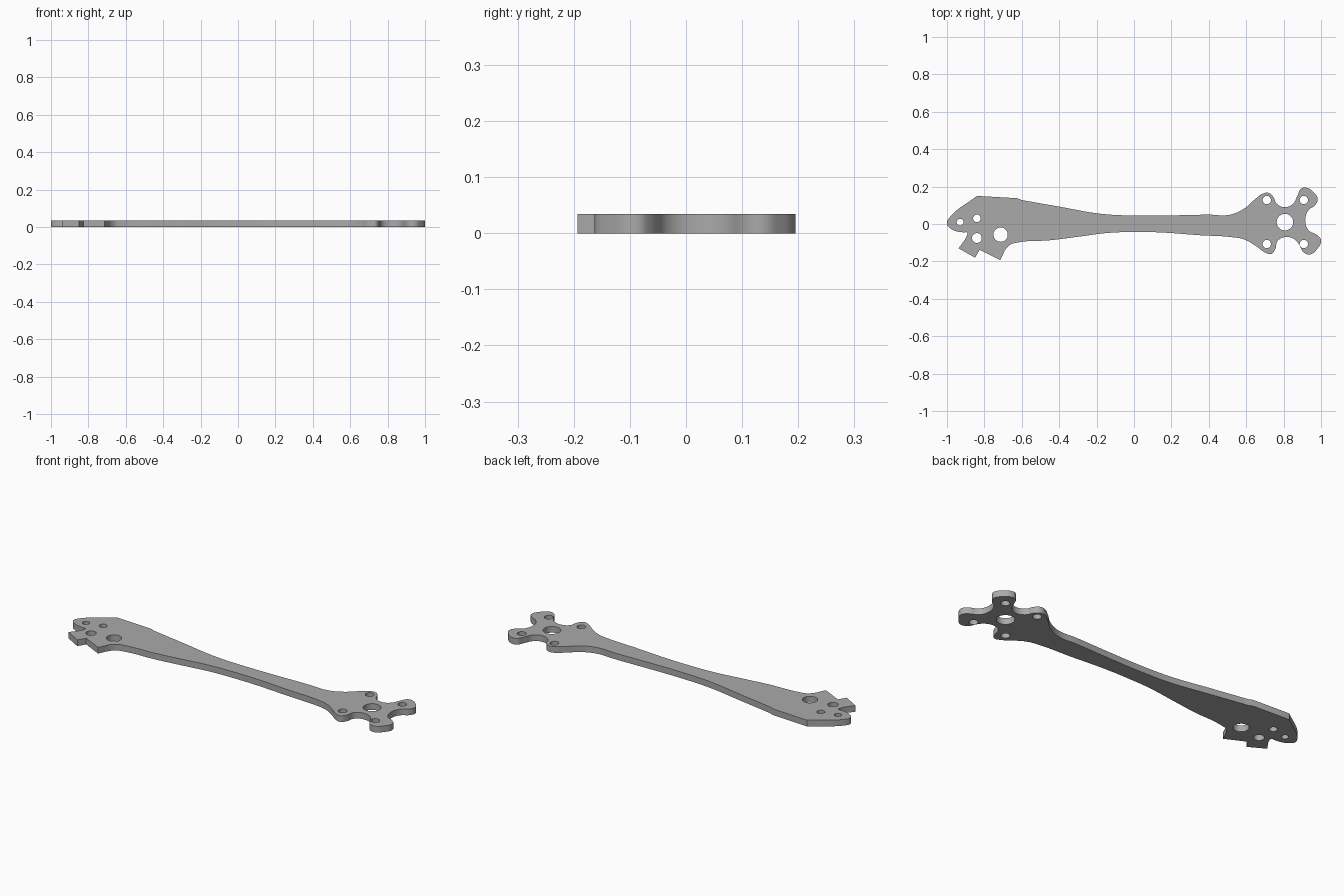
import bpy
import bmesh
import math

THICKNESS = 0.034

cube = bpy.data.objects.get("Cube")
if cube:
    bpy.data.objects.remove(cube, do_unlink=True)

grey = bpy.data.materials.new("plate grey")
grey.use_nodes = True
colour = (0.4, 0.4, 0.4, 1)
grey.diffuse_color = colour
grey.node_tree.nodes["Principled BSDF"].inputs["Base Color"].default_value = colour

# Outline sections, clockwise seen from above; "corner" sections have sharp points
outline = [
    # rounded nose
    ("smooth", [(-.972, -.03), (-1, 0), (-.99, .03)]),
    # shoulder of the wide end
    ("corner", [(-.84, .15), (-.625, .138), (-.6, .128)]),
    # back edge of the waist
    ("smooth", [(-.395, .092), (-.18, .055), (0, .045), (.2, .046), (.4, .05), (.51, .049)]),
    # back inner lobe
    ("smooth", [(.585, .08), (.65, .135), (.69, .163), (.72, .166), (.745, .145), (.762, .11)]),
    # back outer lobe
    ("smooth", [(.807, .09), (.852, .11), (.875, .155), (.895, .19), (.925, .193),
                (.96, .17), (.982, .135), (.972, .105)]),
    # end notch
    ("smooth", [(.93, .07), (.916, .01), (.935, -.035)]),
    # front outer lobe
    ("smooth", [(.98, -.06), (1, -.087), (.98, -.133), (.94, -.163), (.905, -.15), (.883, -.11),
                (.855, -.08)]),
    # front inner lobe
    ("smooth", [(.807, -.07), (.768, -.09), (.755, -.135), (.735, -.16), (.7, -.152), (.655, -.12)]),
    # front edge of the waist
    ("smooth", [(.59, -.083), (.52, -.07), (.35, -.06), (.14, -.045), (0, -.043),
                (-.13, -.047), (-.29, -.067), (-.45, -.087), (-.615, -.098), (-.668, -.115)]),
    # stepped tabs at the wide end
    ("corner", [(-.715, -.193), (-.825, -.138), (-.85, -.18), (-.938, -.13)]),
    # slot beside the nose
    ("smooth", [(-.893, -.06), (-.893, -.046), (-.91, -.045)]),
]

# Bolt, motor and wire holes: centre and radius
holes = [(-.93, .01, .018), (-.84, .03, .02), (-.84, -.075, .026),
         (-.713, -.057, .038), (.807, .01, .044)]
holes += [(x, y, .022) for x in (.71, .908) for y in (.128, -.107)]


def add_loop(curve, points):
    """Add a closed Bezier loop of (kind, x, y) points."""
    spline = curve.splines.new("BEZIER")
    spline.bezier_points.add(len(points) - 1)
    spline.use_cyclic_u = True
    for knot, (kind, x, y) in zip(spline.bezier_points, points):
        knot.co = (x, y, 0)
        handle = "VECTOR" if kind == "corner" else "AUTO"
        knot.handle_left_type = knot.handle_right_type = handle


# Flat filled profile with holes, given its thickness by extrusion
profile = bpy.data.curves.new("arm_profile", "CURVE")
profile.dimensions = "2D"
profile.fill_mode = "BOTH"
profile.resolution_u = 6
profile.extrude = THICKNESS / 2
add_loop(profile, [(kind, x, y) for kind, section in outline for x, y in section])
for cx, cy, radius in holes:
    add_loop(profile, [("smooth", cx + radius * math.cos(i * math.pi / 4),
                        cy + radius * math.sin(i * math.pi / 4)) for i in range(8)])

# Turn the profile into a clean solid mesh
helper = bpy.data.objects.new("profile_helper", profile)
bpy.context.collection.objects.link(helper)
bpy.context.view_layer.update()
evaluated = helper.evaluated_get(bpy.context.evaluated_depsgraph_get())
mesh = bpy.data.meshes.new_from_object(evaluated)
bpy.data.objects.remove(helper, do_unlink=True)

bm = bmesh.new()
bm.from_mesh(mesh)
bmesh.ops.remove_doubles(bm, verts=bm.verts, dist=0.0001)
bmesh.ops.translate(bm, verts=bm.verts, vec=(0, 0, THICKNESS / 2))
bmesh.ops.recalc_face_normals(bm, faces=bm.faces)
bm.to_mesh(mesh)
bm.free()

mesh.materials.clear()
mesh.materials.append(grey)
arm = bpy.data.objects.new("arm_plate", mesh)
bpy.context.collection.objects.link(arm)
bpy.ops.object.select_all(action="DESELECT")
arm.select_set(True)
bpy.context.view_layer.objects.active = arm
bpy.ops.object.shade_smooth_by_angle(angle=math.radians(30))
